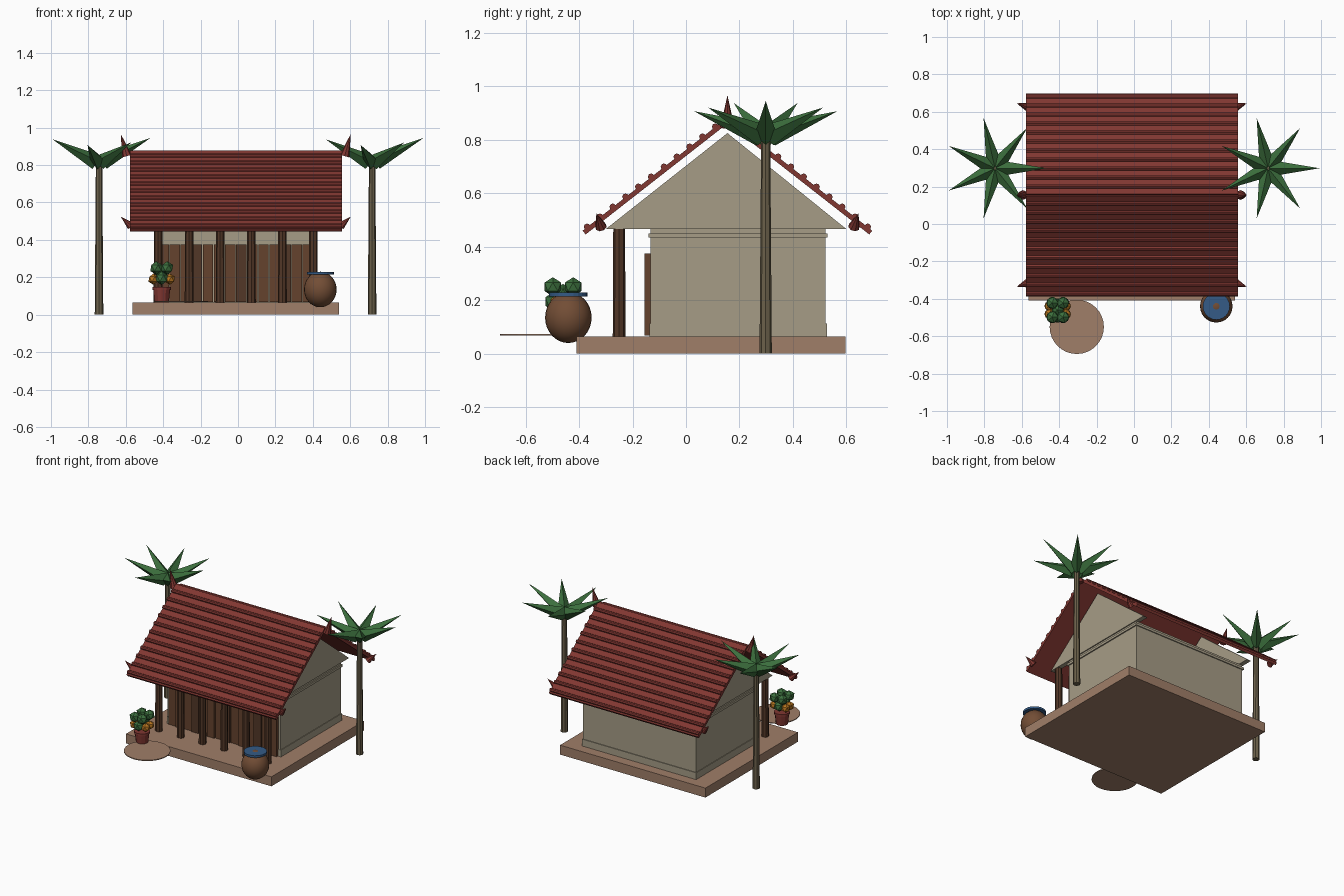
import bpy, bmesh, math
from mathutils import Vector, Matrix

if "Cube" in bpy.data.objects:
    bpy.data.objects.remove(bpy.data.objects["Cube"])

CX = -0.012          # house centre line
RIDGE_Y = 0.155

def mat(name, r, g, b):
    m = bpy.data.materials.new(name)
    m.diffuse_color = (r, g, b, 1)
    m.use_nodes = True
    m.node_tree.nodes["Principled BSDF"].inputs["Base Color"].default_value = m.diffuse_color
    return m

STONE = mat("tan stone", .35, .21, .14)
PLASTER = mat("cream plaster", .38, .335, .24)
ROOF = mat("roof red", .22, .038, .031)
WOOD = mat("dark wood", .085, .038, .02)
PLANK = mat("plank brown", .13, .055, .026)
CLAY = mat("jar brown", .17, .075, .036)
BLUE = mat("water blue", .035, .105, .24)
LEAF = mat("leaf green", .045, .16, .047)
ORANGE = mat("orange flower", .48, .18, .014)
TRUNK = mat("palm trunk", .15, .12, .07)

def finish(name, bm, material, smooth=False):
    bmesh.ops.recalc_face_normals(bm, faces=bm.faces)
    me = bpy.data.meshes.new(name)
    bm.to_mesh(me)
    bm.free()
    me.materials.append(material)
    for p in me.polygons:
        p.use_smooth = smooth
    ob = bpy.data.objects.new(name, me)
    bpy.context.collection.objects.link(ob)
    return ob

def add_box(bm, x0, x1, y0, y1, z0, z1):
    m = Matrix.Translation(((x0 + x1) / 2, (y0 + y1) / 2, (z0 + z1) / 2))
    bmesh.ops.create_cube(bm, size=1, matrix=m @ Matrix.Diagonal((x1 - x0, y1 - y0, z1 - z0, 1)))

def box(name, material, *dims):
    bm = bmesh.new()
    add_box(bm, *dims)
    return finish(name, bm, material)

def add_cone(bm, a, b, r1, r2, sides=8):
    """Cone or cylinder running from point a to point b."""
    a, b = Vector(a), Vector(b)
    d = b - a
    rot = d.to_track_quat('Z', 'Y').to_matrix().to_4x4()
    bmesh.ops.create_cone(bm, cap_ends=True, segments=sides, radius1=r1, radius2=r2,
                          depth=d.length, matrix=Matrix.Translation((a + b) / 2) @ rot)

def cone(name, material, a, b, r1, r2, sides=8):
    bm = bmesh.new()
    add_cone(bm, a, b, r1, r2, sides)
    return finish(name, bm, material)

def prism(name, material, profile, x0, x1):
    """Extrude a (y, z) outline along x."""
    bm = bmesh.new()
    f = bm.faces.new([bm.verts.new((x0, y, z)) for y, z in profile])
    ext = bmesh.ops.extrude_face_region(bm, geom=[f])
    bmesh.ops.translate(bm, vec=(x1 - x0, 0, 0),
                        verts=[v for v in ext["geom"] if isinstance(v, bmesh.types.BMVert)])
    return finish(name, bm, material)

# Platform and walls
box("platform", STONE, CX - .553, CX + .553, -.41, .596, 0, .065)
box("walls", PLASTER, CX - .43, CX + .43, -.133, .522, .065, .466)
box("base_trim", PLASTER, CX - .434, CX + .434, -.136, .527, .065, .112)
box("cornice", PLASTER, CX - .438, CX + .438, -.141, .529, .434, .45)

# Gable ends
for side, label in ((-1, "left"), (1, "right")):
    prism("gable_" + label, PLASTER, [(-.30, .466), (.60, .466), (RIDGE_Y, .825)],
          CX + side * .405, CX + side * .437)

# Plank front and porch posts
for i in range(14):
    w = .83 / 14
    x = CX - .415 + i * w
    box(f"front_plank_{i}", WOOD if i % 4 == 3 else PLANK, x + .002, x + w - .002,
        -.155 if i % 2 else -.147, -.13, .068, .375)
for i in range(6):
    x = CX + (i - 2.5) * .166
    cone(f"porch_post_{i}", WOOD, (x, -.25, .065), (x, -.25, .47), .024, .022)

# Roof slopes with tile ribs
EAVE, TOP = Vector((-.381, .453)), Vector((RIDGE_Y, .872))
slope = (TOP - EAVE).normalized()
up = Vector((-slope.y, slope.x)) * .009
X0, X1 = CX - .566, CX + .568
for side, label in ((1, "front"), (-1, "back")):
    flip = lambda p: (RIDGE_Y + side * (p[0] - RIDGE_Y), p[1])
    prism("roof_" + label, ROOF, [flip(p) for p in (EAVE - up, TOP - up, TOP + up, EAVE + up)], X0, X1)
    bm = bmesh.new()
    for i in range(11):
        p = EAVE + slope * (.022 + .0608 * i) + up * 1.1
        y, z = flip(p)
        add_cone(bm, (X0, y, z), (X1, y, z), .0125, .0125)
    finish("roof_ribs_" + label, bm, ROOF)

# Ridge and eave horns
for s, label in ((-1, "left"), (1, "right")):
    cone("ridge_horn_" + label, ROOF, (CX + s * .582, RIDGE_Y, .848),
         (CX + s * .615, RIDGE_Y, .967), .026, 0)
    for d, end in ((-1, "front"), (1, "back")):
        cone(f"eave_horn_{end}_{label}", ROOF, (CX + s * .562, RIDGE_Y + d * .473, .474),
             (CX + s * .615, RIDGE_Y + d * .49, .525), .022, 0)

# Palm trees
for x, label in ((-.743, "left"), (.717, "right")):
    y = .298
    cone("palm_trunk_" + label, TRUNK, (x, y, 0), (x, y, .81), .023, .017)
    bm = bmesh.new()
    for i in range(7):
        a = i * math.tau / 7
        tip_z = .925 + .02 * math.cos(2 * a)
        c, s = math.cos(a), math.sin(a)
        add_cone(bm, (x + .022 * c, y + .022 * s, .818),
                 (x + .275 * c, y + .275 * s, tip_z), .042, 0, 4)
    finish("palm_leaves_" + label, bm, LEAF)

# Water jar
bm = bmesh.new()
bmesh.ops.create_uvsphere(bm, u_segments=24, v_segments=16, radius=1,
                          matrix=Matrix.Translation((.44, -.44, .135)) @ Matrix.Diagonal((.087, .087, .095, 1)))
finish("water_jar", bm, CLAY, True)
cone("jar_water_lid", BLUE, (.44, -.44, .214), (.44, -.44, .228), .072, .072, 24)

# Round stepping stone
cone("round_step", STONE, (-.306, -.55, .068), (-.306, -.55, .074), .145, .145, 32)

# Flower pot
PX, PY = -.408, -.46
cone("flower_pot", ROOF, (PX, PY, .065), (PX, PY, .14), .038, .046, 12)
cone("flower_pot_rim", ROOF, (PX, PY, .132), (PX, PY, .148), .05, .05, 12)

def balls(name, material, spots, r):
    bm = bmesh.new()
    for p in spots:
        bmesh.ops.create_icosphere(bm, subdivisions=1, radius=r, matrix=Matrix.Translation(p))
    finish(name, bm, material)

corners = [(sx, sy) for sx in (-1, 1) for sy in (-1, 1)]
balls("bush", LEAF, [(PX + .029 * sx, PY + .038 * sy, .25) for sx, sy in corners]
      + [(PX, PY - .035, .195), (PX, PY + .03, .195), (PX, PY, .225)], .036)
balls("flowers", ORANGE, [(PX + .044 * sx, PY + .022 * sy, .19) for sx, sy in corners], .03)
